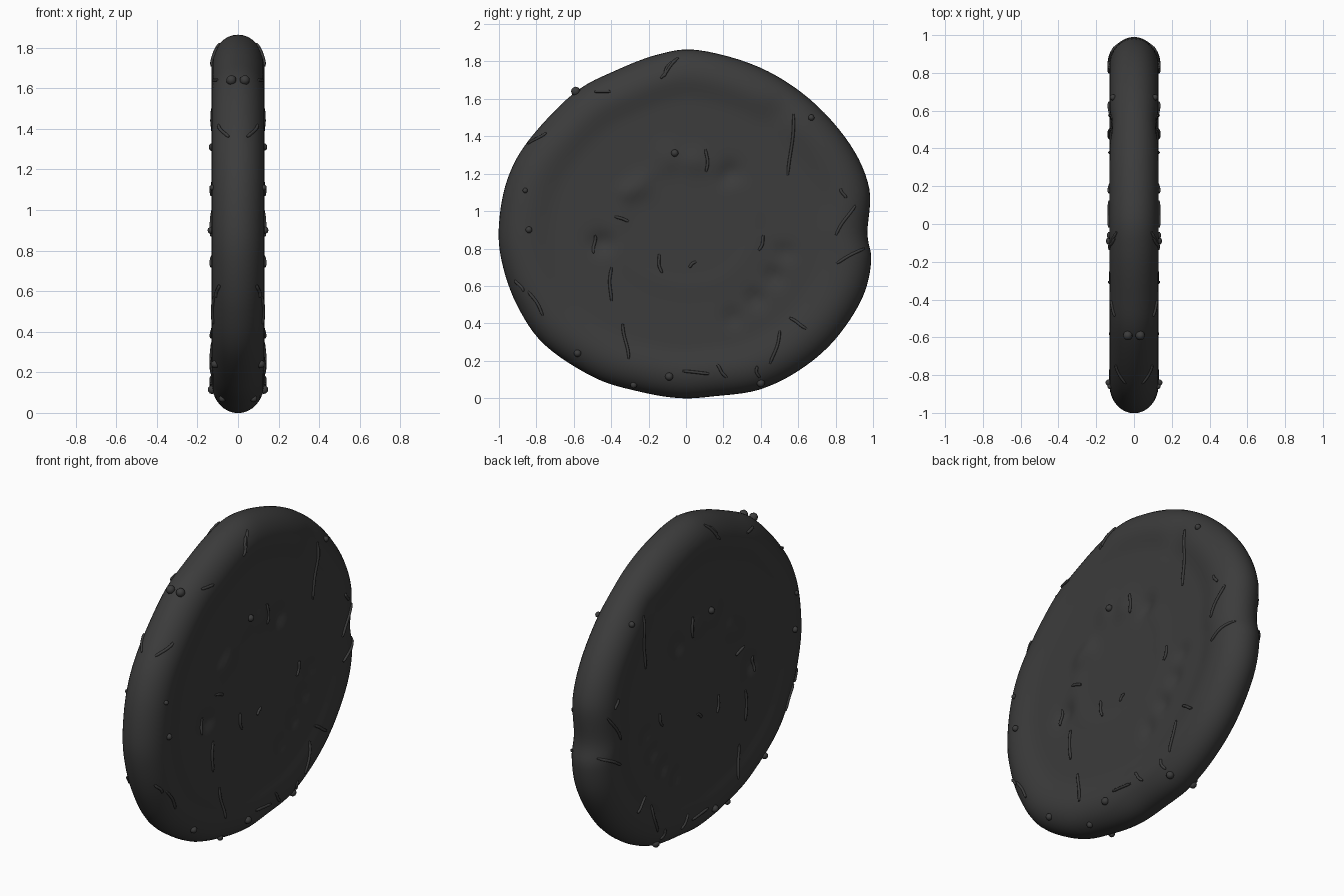
import bpy, bmesh, math
from mathutils import Vector
from mathutils.bvhtree import BVHTree

if "Cube" in bpy.data.objects:
    bpy.data.objects.remove(bpy.data.objects["Cube"])

mat = bpy.data.materials.new("charcoal")
mat.diffuse_color = (0.045, 0.045, 0.045, 1)
mat.use_nodes = True
mat.node_tree.nodes["Principled BSDF"].inputs["Base Color"].default_value = mat.diffuse_color
C = Vector((0, 0.93))

# Uneven outline of the disc (y, z)
outline = [(.99, .73), (.97, .88), (.98, 1.12), (.875, 1.36), (.66, 1.6), (.39, 1.77), (.07, 1.86),
           (-.14, 1.84), (-.38, 1.75), (-.6, 1.63), (-.84, 1.38), (-.955, 1.17), (-1, .93),
           (-.985, .73), (-.905, .5), (-.757, .286), (-.49, .11), (-.25, .035), (-.035, 0),
           (.15, .01), (.39, .045), (.607, .15), (.794, .31), (.94, .53)]


def smooth_loop(pts, n):
    """Catmull-Rom through a closed list of points."""
    p = [Vector(q) for q in pts]
    out = []
    for i in range(len(p)):
        a, b, c, d = (p[(i + k - 1) % len(p)] for k in range(4))
        for k in range(n):
            t = k / n
            out.append(0.5 * (2 * b + (c - a) * t + (2 * a - 5 * b + 4 * c - d) * t * t
                              + (3 * b - a - 3 * c + d) * t ** 3))
    return out


# Dents and swellings on the faces: y, z, radius, height
lumps = [(.23, 1.2, .06, -.025), (-.45, .83, .06, -.025), (-.25, 1.13, .06, .015), (-.32, 1.1, .05, .012),
         (-.1, 1.3, .07, .012), (.05, 1.27, .07, .012), (.5, 1.53, .08, -.015),
         (.25, .43, .05, -.015), (.37, .53, .05, -.02), (.47, .65, .05, -.02), (.53, .78, .05, -.015)]


def face_x(y, z, d, s):
    """Half thickness: d is the distance in from the rim, s the radial fraction."""
    x = 0.13
    if d < 0.15:
        x *= math.sqrt(max(0, 1 - (1 - d / 0.15) ** 2))
    t = min(1, max(0, (0.84 - s) / 0.14))
    x -= 0.018 * t * t * (3 - 2 * t)                       # shallow dish
    x += 0.004 * math.exp(-((s - 0.36) / 0.05) ** 2)       # faint inner ring
    for ly, lz, r, h in lumps:
        x += h * math.exp(-((y - ly) ** 2 + (z - lz) ** 2) / r ** 2)
    return x


# Disc body: rings from the rim to the centre on both sides
loop = smooth_loop(outline, 6)
N = len(loop)
depths = [0.15 * (1 - math.cos(math.pi / 2 * k / 8)) for k in range(9)]
depths += [0.15 + (0.92 - 0.15) * k / 26 for k in range(1, 26)]
bm = bmesh.new()
rim = [bm.verts.new((0, p.x, p.y)) for p in loop]
for side in (1, -1):
    prev = rim
    for d in depths[1:]:
        ring = []
        for p in loop:
            R = (p - C).length
            dd = d if d <= 0.15 else 0.15 + (d - 0.15) * (R - 0.15) / 0.77
            s = 1 - dd / R
            q = C + (p - C) * s
            ring.append(bm.verts.new((side * face_x(q.x, q.y, dd, s), q.x, q.y)))
        for i in range(N):
            j = (i + 1) % N
            bm.faces.new((prev[i], prev[j], ring[j], ring[i]))
        prev = ring
    mid = bm.verts.new((side * face_x(C.x, C.y, .9, 0), C.x, C.y))
    for i in range(N):
        bm.faces.new((prev[i], prev[(i + 1) % N], mid))
bmesh.ops.recalc_face_normals(bm, faces=bm.faces)
for f in bm.faces:
    f.smooth = True
tree = BVHTree.FromBMesh(bm)
me = bpy.data.meshes.new("disc_body")
bm.to_mesh(me)
bm.free()
me.materials.append(mat)
body = bpy.data.objects.new("disc_body", me)
bpy.context.collection.objects.link(body)


def surface(y, z):
    hit = tree.ray_cast(Vector((1, y, z)), Vector((-1, 0, 0)))[0]
    return hit.x if hit else 0.03


# Thin strands lying on both faces: y, z to y, z
strands = [(.575, 1.52, .55, 1.19), (-.14, 1.71, -.04, 1.82), (-.12, 1.72, -.08, 1.8), (-.49, 1.64, -.41, 1.64),
           (-.84, 1.36, -.75, 1.42), (.11, 1.33, .11, 1.21), (-.38, .97, -.3, .945), (-.49, .87, -.49, .775),
           (-.15, .77, -.13, .67), (-.4, .7, -.405, .52), (-.335, .4, -.31, .21), (.42, .87, .39, .79),
           (.505, .36, .455, .185), (.55, .43, .65, .37), (.9, 1.03, .8, .87), (.95, .8, .8, .72),
           (.83, 1.12, .85, 1.07), (-.91, .63, -.87, .57), (-.84, .57, -.76, .44), (-.02, .145, .13, .13),
           (.16, .18, .22, .11), (.375, .17, .39, .11), (.055, .73, .01, .7)]
cu = bpy.data.curves.new("strands", 'CURVE')
cu.dimensions = '3D'
cu.bevel_depth = 0.008
cu.bevel_resolution = 2
cu.use_fill_caps = True
for k, (y0, z0, y1, z1) in enumerate(strands):
    for side in (1, -1):
        sp = cu.splines.new('POLY')
        sp.points.add(8)
        for i, pt in enumerate(sp.points):
            t = i / 8
            w = 0.006 * math.sin(t * 5 + k)
            y, z = y0 + (y1 - y0) * t + w, z0 + (z1 - z0) * t
            pt.co = (side * (surface(y, z) + 0.003), y, z, 1)
            pt.radius = 0.6 if i in (0, 8) else 1
        sp.use_smooth = True
cu.materials.append(mat)
ob = bpy.data.objects.new("strands", cu)
bpy.context.collection.objects.link(ob)
bpy.context.view_layer.objects.active = ob
ob.select_set(True)
bpy.ops.object.convert(target='MESH')

# Small crumbs near the rim: y, z, radius
crumbs = [(-.59, 1.64, .025), (-.06, 1.31, .02), (-.84, .9, .018), (.67, 1.5, .017), (-.58, .24, .02),
          (-.09, .115, .022), (-.28, .07, .018), (.4, .08, .022), (-.86, 1.11, .014)]
bm = bmesh.new()
for y, z, r in crumbs:
    for side in (1, -1):
        new = bmesh.ops.create_icosphere(bm, subdivisions=2, radius=r)["verts"]
        bmesh.ops.translate(bm, verts=new, vec=(side * (surface(y, z) + 0.003), y, z))
for f in bm.faces:
    f.smooth = True
me = bpy.data.meshes.new("crumbs")
bm.to_mesh(me)
bm.free()
me.materials.append(mat)
bpy.context.collection.objects.link(bpy.data.objects.new("crumbs", me))
